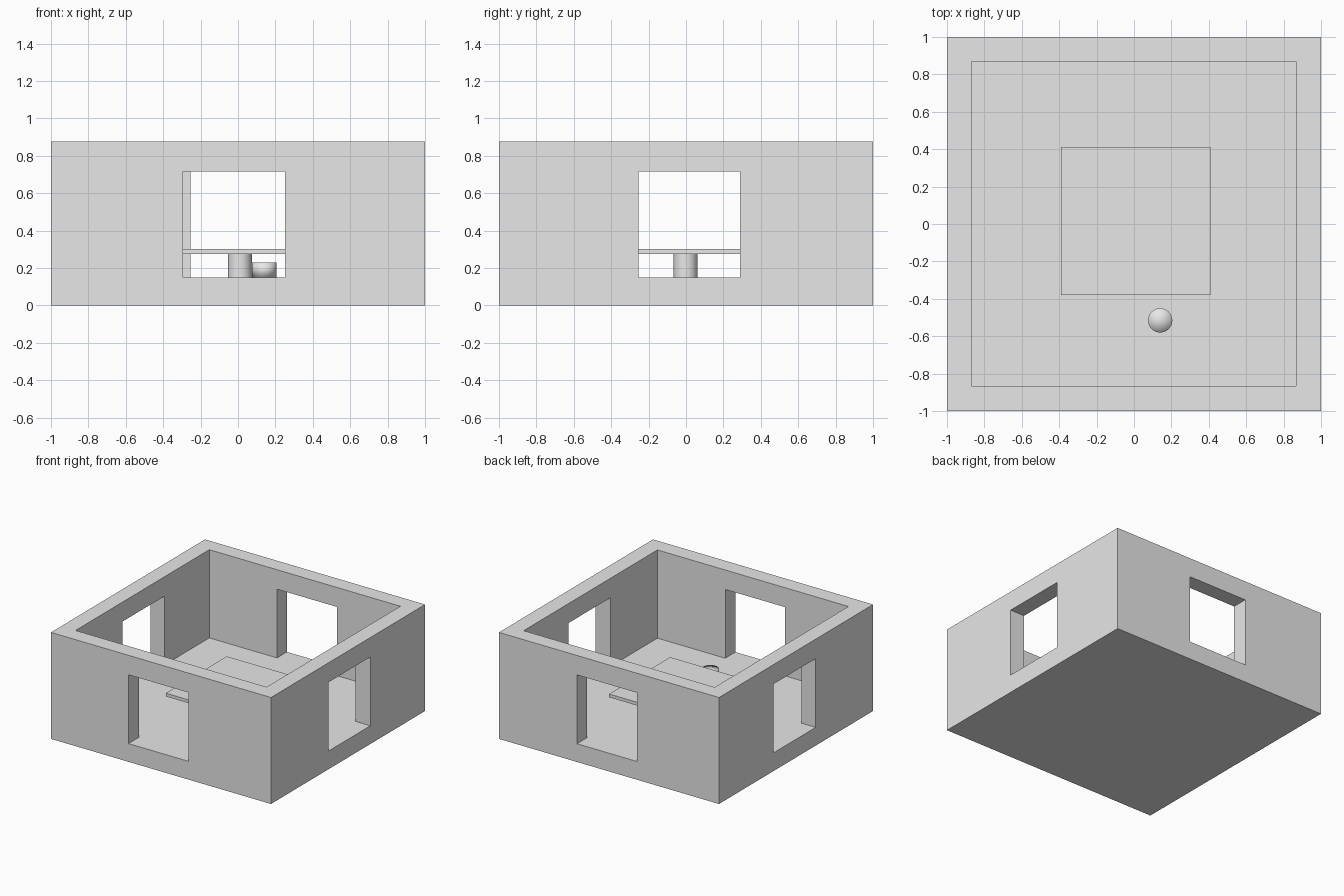
import bpy

if "Cube" in bpy.data.objects:
    bpy.data.objects.remove(bpy.data.objects["Cube"])

grey = bpy.data.materials.new("light_grey")
grey.diffuse_color = (0.8, 0.8, 0.8, 1)
grey.use_nodes = True
grey.node_tree.nodes["Principled BSDF"].inputs["Base Color"].default_value = grey.diffuse_color

FLOOR, TOP = 0.15, 0.875


def box(name, x, y, z):
    """Box from (min, max) ranges."""
    bpy.ops.mesh.primitive_cube_add(
        size=1, location=[(a + b) / 2 for a, b in (x, y, z)])
    ob = bpy.context.object
    ob.name = name
    ob.scale = [b - a for a, b in (x, y, z)]
    bpy.ops.object.transform_apply(location=False, rotation=False, scale=True)
    ob.data.materials.append(grey)
    return ob


def cut(target, cutter):
    """Subtract the cutter from the target and remove it."""
    cutter.hide_render = True
    mod = target.modifiers.new("opening", 'BOOLEAN')
    mod.operation, mod.solver, mod.object = 'DIFFERENCE', 'EXACT', cutter
    bpy.context.view_layer.objects.active = target
    bpy.ops.object.modifier_apply(modifier=mod.name)
    bpy.data.objects.remove(cutter)


def cylinder(name, x, y, z, radius, cap='NGON'):
    bpy.ops.mesh.primitive_cylinder_add(
        vertices=32, radius=radius, depth=z[1] - z[0], end_fill_type=cap,
        location=(x, y, (z[0] + z[1]) / 2))
    ob = bpy.context.object
    ob.name = name
    ob.data.materials.append(grey)
    return ob


# open-topped room with a thick floor
room = box("room_walls", (-1, 1), (-1, 1), (0, TOP))
cut(room, box("cavity", (-0.87, 0.867), (-0.867, 0.87), (FLOOR, 1.2)))

# one floor-level opening per wall
opening = (FLOOR, 0.715)
shifted = (-0.255, 0.29)
cut(room, box("front_opening", (-0.295, 0.25), (-1.2, -0.7), opening))
cut(room, box("back_opening", shifted, (0.7, 1.2), opening))
cut(room, box("left_opening", (-1.2, -0.7), shifted, opening))
cut(room, box("right_opening", (0.7, 1.2), shifted, opening))

# square table on a round pedestal
box("table_top", (-0.39, 0.41), (-0.38, 0.412), (0.275, 0.302))
cylinder("table_leg", 0.01, -0.002, (FLOOR, 0.275), 0.064)
bpy.ops.object.shade_smooth_by_angle()

# low round stool, smooth all over
cylinder("stool", 0.14, -0.515, (FLOOR, 0.228), 0.065, 'TRIFAN')
bpy.ops.object.shade_smooth()
